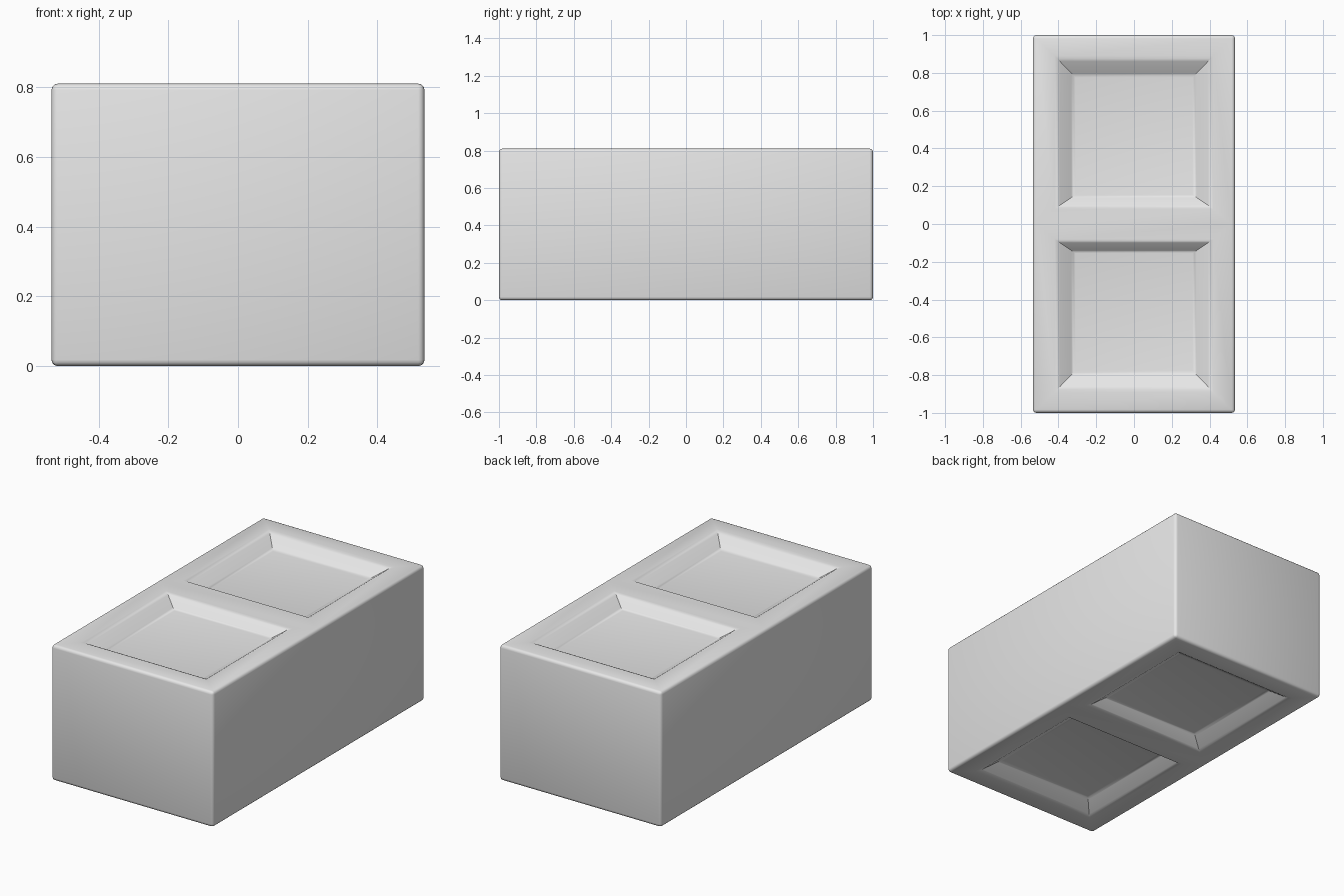
import bpy, bmesh, math
from mathutils import Matrix, Vector

old = bpy.data.objects.get("Cube")
if old:
    bpy.data.objects.remove(old, do_unlink=True)

WIDTH, LENGTH, HEIGHT = 1.07, 2.0, 0.81
DEPTH = 0.06
# Recess rims and floors: half width, end near the middle, end near the outside
RIM = (0.42, 0.08, 0.89)
FLOOR = (0.31, 0.155, 0.775)
# Wall profile: fraction inwards, fraction of depth
PROFILE = [(0, 0), (0.12, 0.04), (0.25, 0.16), (0.8, 0.87), (0.9, 0.97), (1, 1)]


def plain_material(name, grey):
    mat = bpy.data.materials.new(name)
    mat.use_nodes = True
    colour = (grey, grey, grey, 1)
    mat.diffuse_color = colour
    mat.node_tree.nodes["Principled BSDF"].inputs["Base Color"].default_value = colour
    return mat


def sink_panel(bm, face):
    """Inset one half of the top or bottom into a soft-edged tray."""
    side = math.copysign(1, face.calc_center_median().y)
    up = math.copysign(1, face.normal.z)
    base = face.calc_center_median().z
    for inward, down in PROFILE:
        half, near, far = (a + (b - a) * inward for a, b in zip(RIM, FLOOR))
        middle = face.calc_center_median().y * side
        bmesh.ops.inset_individual(bm, faces=[face], thickness=0.002)
        for v in face.verts:
            y = far if v.co.y * side > middle else near
            v.co = Vector((math.copysign(half, v.co.x), y * side,
                           base - up * down * DEPTH))


# Solid block split across the middle
bm = bmesh.new()
bmesh.ops.create_cube(bm, size=1, matrix=Matrix.Translation((0, 0, HEIGHT / 2))
                      @ Matrix.Diagonal((WIDTH, LENGTH, HEIGHT, 1)))
bmesh.ops.bisect_plane(bm, geom=bm.verts[:] + bm.edges[:] + bm.faces[:],
                       plane_co=(0, 0, 0), plane_no=(0, 1, 0))
bm.normal_update()

# Two trays on the top and two on the bottom
for panel in [f for f in bm.faces if abs(f.normal.z) > 0.9]:
    sink_panel(bm, panel)
bmesh.ops.recalc_face_normals(bm, faces=bm.faces[:])

mesh = bpy.data.meshes.new("block_body")
bm.to_mesh(mesh)
bm.free()
block = bpy.data.objects.new("block_body", mesh)
bpy.context.collection.objects.link(block)
mesh.materials.append(plain_material("light_grey", 0.8))

# Rounded outer edges
bevel = block.modifiers.new("rounded_edges", "BEVEL")
bevel.width = 0.018
bevel.segments = 3
bevel.limit_method = "ANGLE"
bevel.angle_limit = math.radians(75)

bpy.ops.object.select_all(action="DESELECT")
block.select_set(True)
bpy.context.view_layer.objects.active = block
bpy.ops.object.modifier_apply(modifier=bevel.name)
bpy.ops.object.shade_smooth_by_angle(angle=math.radians(32))
